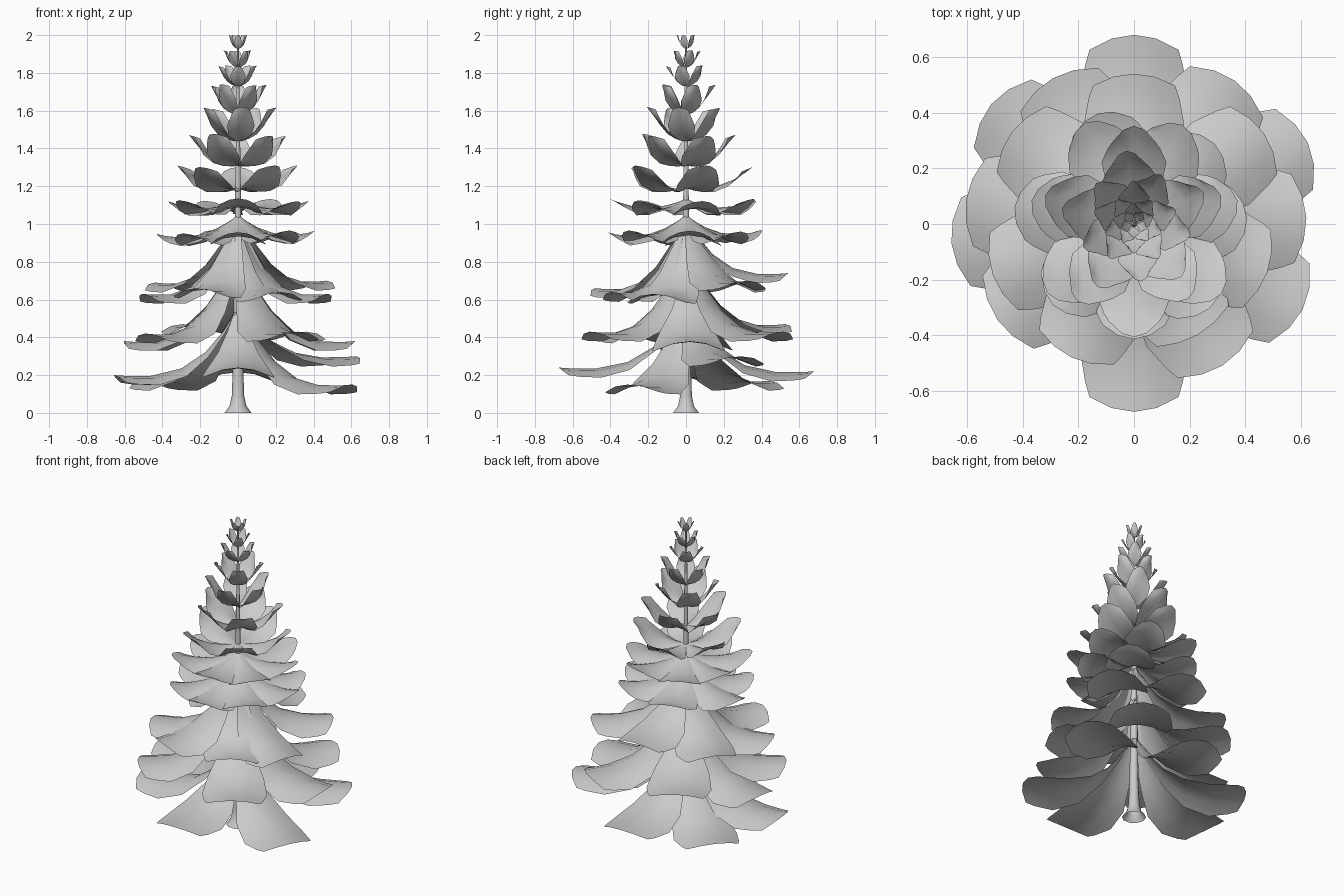
import bpy, bmesh, math, random
from mathutils import Vector

random.seed(4)
if "Cube" in bpy.data.objects:
    bpy.data.objects.remove(bpy.data.objects["Cube"], do_unlink=True)

grey = bpy.data.materials.new("plain grey")
grey.use_nodes = True
colour = (0.6, 0.6, 0.6, 1)
grey.diffuse_color = colour
grey.node_tree.nodes["Principled BSDF"].inputs["Base Color"].default_value = colour


def finish(name, bm):
    mesh = bpy.data.meshes.new(name)
    bm.to_mesh(mesh)
    bm.free()
    mesh.materials.append(grey)
    for face in mesh.polygons:
        face.use_smooth = True
    obj = bpy.data.objects.new(name, mesh)
    bpy.context.collection.objects.link(obj)
    return obj


def bridge(bm, row_a, row_b, closed=False):
    count = len(row_a)
    for i in range(count if closed else count - 1):
        j = (i + 1) % count
        bm.faces.new((row_a[i], row_b[i], row_b[j], row_a[j]))


def leaf_width(t, pointed):
    """Relative half width along a bough, from trunk to tip."""
    stops = [(0, .1), (.2, .45), (.45, .84), (.75, 1), (1, .8 - .4 * pointed)]
    for (t0, w0), (t1, w1) in zip(stops, stops[1:]):
        if t <= t1:
            return w0 + (w1 - w0) * (t - t0) / (t1 - t0)


def skirt_spine(base, tip):
    """Steep beside the trunk, then level with a slight lift at the tip."""
    return lambda t: tip + (base - tip) * (1 - t) ** 3.3 - .05 * t * (1 - t)


def whorl_spine(base, tip, sag):
    """Shallow cup that turns up to the tip."""
    return lambda t: base + (tip - base) * t - 4 * sag * t * (1 - t)


def add_bough(bm, angle, spine, reach, half, arch, pointed):
    """One broad leaf-like bough with an arched section."""
    a = math.radians(angle)
    out = Vector((math.cos(a), math.sin(a), 0))
    side = Vector((-out.y, out.x, 0))
    rows = []
    for t in (0, .1, .25, .45, .7, .9, 1):
        width = leaf_width(t, pointed)
        row = []
        for s in (-1, -.5, 0, .5, 1):
            r = .01 + (reach - .01) * t * (1 - (.08 + .22 * pointed) * s * s * t)
            p = out * r + side * (half * width * s)
            row.append(bm.verts.new((p.x, p.y, spine(t) - arch * width * s * s)))
        rows.append(row)
    for inner, outer in zip(rows, rows[1:]):
        bridge(bm, inner, outer)


def even(count, phase):
    return [phase + i * 360 / count for i in range(count)]


# Lower skirts: trunk height, half width, then direction: (tip height, reach)
skirts = {
    "bottom_boughs": (.54, .2, {
        25: (.3, .69), 90: (.22, .68), 140: (.17, .67), 186: (.2, .66),
        270: (.24, .675), 333: (.15, .68)}),
    "second_boughs": (.81, .2, {
        2: (.38, .62), 55: (.43, .63), 119: (.47, .6), 172: (.38, .61),
        215: (.42, .6), 302: (.43, .6)}),
    "third_boughs": (1.02, .185, {
        35: (.7, .57), 90: (.74, .54), 143: (.69, .55), 200: (.63, .54),
        245: (.66, .53), 300: (.64, .46), 340: (.63, .51)}),
}
for name, (base, half, boughs) in skirts.items():
    bm = bmesh.new()
    for angle, (tip, reach) in boughs.items():
        add_bough(bm, angle, skirt_spine(base, tip), reach, half, .05, 0)
    finish(name, bm)

# Upper whorls: base, tip, sag, reach, half width, pointedness, directions
whorls = [
    (1.04, .97, .055, .42, .155, .2, [3, 45, 108, 172, 225, 270, 312]),
    (1.13, 1.14, .045, .39, .135, .3, even(7, 270)),
    (1.19, 1.32, .04, .34, .12, .4, even(5, 306)),
    (1.31, 1.48, .035, .265, .1, .5, even(5, 24)),
    (1.44, 1.62, .025, .205, .075, .6, even(5, 277)),
    (1.58, 1.74, .02, .155, .058, .7, even(5, 306)),
    (1.73, 1.84, .012, .105, .042, .8, even(5, 270)),
    (1.83, 1.92, .01, .075, .03, .8, even(5, 310)),
    (1.93, 2.0, .008, .052, .021, .8, even(5, 270)),
]
for i, (base, tip, sag, reach, half, pointed, angles) in enumerate(whorls):
    bm = bmesh.new()
    for angle in angles:
        drop = random.uniform(0, .06) * reach * (i < 8)
        add_bough(bm, angle, whorl_spine(base, tip - drop, sag),
                  reach * random.uniform(.96, 1.05), half, half * .3, pointed)
    finish("upper_boughs_%d" % (i + 1), bm)

# Trunk with a flared, open foot
bm = bmesh.new()
rings = []
for radius, z in ((.072, 0), (.045, .035), (.033, .09), (.027, .25),
                  (.02, .8), (.012, 1.4), (.004, 1.96)):
    rings.append([bm.verts.new((radius * math.cos(math.tau * k / 10),
                                radius * math.sin(math.tau * k / 10), z))
                  for k in range(10)])
for low, high in zip(rings, rings[1:]):
    bridge(bm, high, low, closed=True)
bm.faces.new(rings[-1])
bmesh.ops.recalc_face_normals(bm, faces=bm.faces)
trunk = finish("trunk", bm)
trunk.data.set_sharp_from_angle(angle=math.radians(60))
